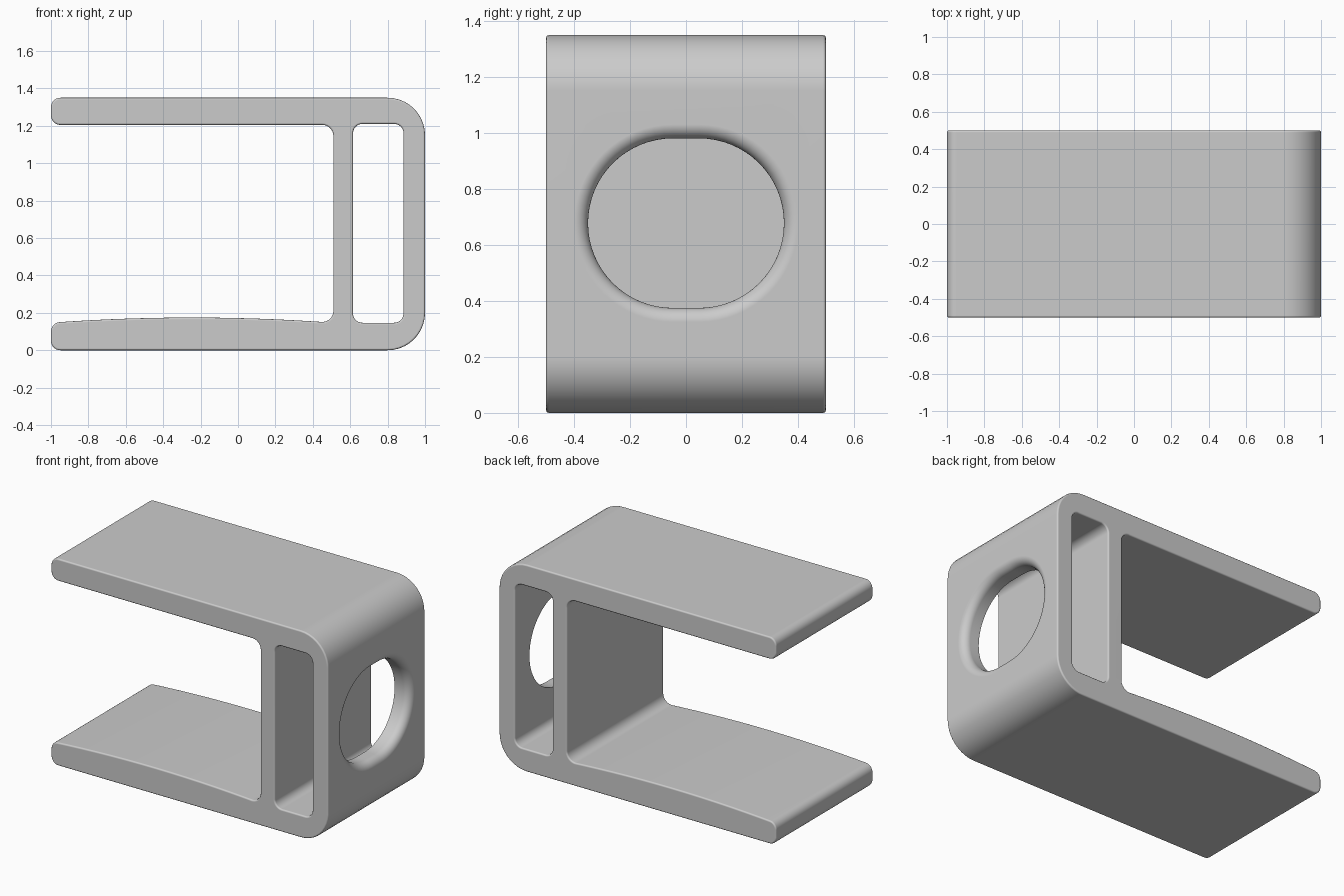
import bpy, bmesh, math
from mathutils import Vector

cube = bpy.data.objects.get("Cube")
if cube:
    bpy.data.objects.remove(cube)

HALF_DEPTH = 0.5

grey = bpy.data.materials.new("plain grey")
grey.use_nodes = True
colour = (0.6, 0.6, 0.6, 1)
grey.diffuse_color = colour
grey.node_tree.nodes["Principled BSDF"].inputs["Base Color"].default_value = colour


def rounded(corners, steps=10):
    """Round each (x, z, radius) corner of a closed outline."""
    points = []
    for i, (x, z, r) in enumerate(corners):
        p = Vector((x, z))
        if r == 0:
            points.append(p)
            continue
        a = (Vector(corners[i - 1][:2]) - p).normalized()
        b = (Vector(corners[(i + 1) % len(corners)][:2]) - p).normalized()
        half = a.angle(b) / 2
        centre = p + (a + b).normalized() * (r / math.sin(half))
        start = p + a * (r / math.tan(half)) - centre
        end = p + b * (r / math.tan(half)) - centre
        sweep = start.angle(end)
        for k in range(steps + 1):
            t = k / steps
            points.append(centre + (start * math.sin((1 - t) * sweep)
                                    + end * math.sin(t * sweep)) / math.sin(sweep))
    return points


def loft(name, rings):
    """Join rings of equal length into a closed solid."""
    bm = bmesh.new()
    rows = [[bm.verts.new(p) for p in ring] for ring in rings]
    n = len(rows[0])
    for low, high in zip(rows, rows[1:]):
        for i in range(n):
            j = (i + 1) % n
            bm.faces.new((low[i], low[j], high[j], high[i]))
    bm.faces.new(rows[0])
    bm.faces.new(rows[-1])
    bmesh.ops.recalc_face_normals(bm, faces=bm.faces)
    mesh = bpy.data.meshes.new(name)
    bm.to_mesh(mesh)
    bm.free()
    mesh.materials.append(grey)
    obj = bpy.data.objects.new(name, mesh)
    bpy.context.collection.objects.link(obj)
    return obj


def prism(name, outline, half):
    return loft(name, [[(p.x, y, p.y) for p in outline] for y in (-half, half)])


def cut(obj, cutter):
    mod = obj.modifiers.new("cut", "BOOLEAN")
    mod.object = cutter
    mod.operation = "DIFFERENCE"
    mod.solver = "EXACT"
    bpy.ops.object.modifier_apply(modifier=mod.name)
    bpy.data.objects.remove(cutter)


# Side profile: two shelves joined by a thick end, lower shelf gently crowned
x0, x1, base, crown = -1.0, 0.51, 0.147, 0.028
steps = 14
crowned_top = []
for k in range(1, steps):
    t = 1 - k / steps
    crowned_top.append((x0 + (x1 - x0) * t, base + crown * 4 * t * (1 - t), 0))
profile = [(-1, 0, 0.05), (1, 0, 0.2), (1, 1.35, 0.2), (-1, 1.35, 0.05),
           (-1, 1.205, 0.05), (x1, 1.205, 0.06), (x1, base, 0.06)]
profile += crowned_top + [(x0, base, 0.05)]
bracket = prism("bracket", rounded(profile), HALF_DEPTH)
bpy.context.view_layer.objects.active = bracket
bracket.select_set(True)

# Rounded slot through the thick end
slot = [(0.615, 0.147, 0.05), (0.885, 0.147, 0.05),
        (0.885, 1.21, 0.05), (0.615, 1.21, 0.05)]
cut(bracket, prism("slot_cutter", rounded(slot), 1))

# Softened rims on the front and back
rim = bracket.modifiers.new("rim", "BEVEL")
rim.width = 0.01
rim.segments = 3
rim.limit_method = "ANGLE"
rim.angle_limit = math.radians(60)
bpy.ops.object.modifier_apply(modifier=rim.name)

# Oval opening in the outer wall with a flared lip
FLARE = 0.05


def oval(x, grow, count=32):
    ring = []
    for side in (1, -1):
        for k in range(count + 1):
            a = math.pi * (k / count - 0.5)
            r = 0.303 + grow
            ring.append((x, side * (0.047 + r * math.cos(a)),
                         0.678 + side * r * math.sin(a)))
    return ring


rings = [oval(0.75, 0)]
for k in range(9):
    a = k / 8 * math.pi / 2
    rings.append(oval(1 - FLARE + FLARE * math.sin(a), FLARE * (1 - math.cos(a))))
rings.append(oval(1.1, FLARE))
cut(bracket, loft("oval_cutter", rings))

# Smooth curves, crisp edges
bpy.ops.object.shade_smooth_by_angle(angle=math.radians(35))
weighted = bracket.modifiers.new("weighted normals", "WEIGHTED_NORMAL")
weighted.keep_sharp = True
